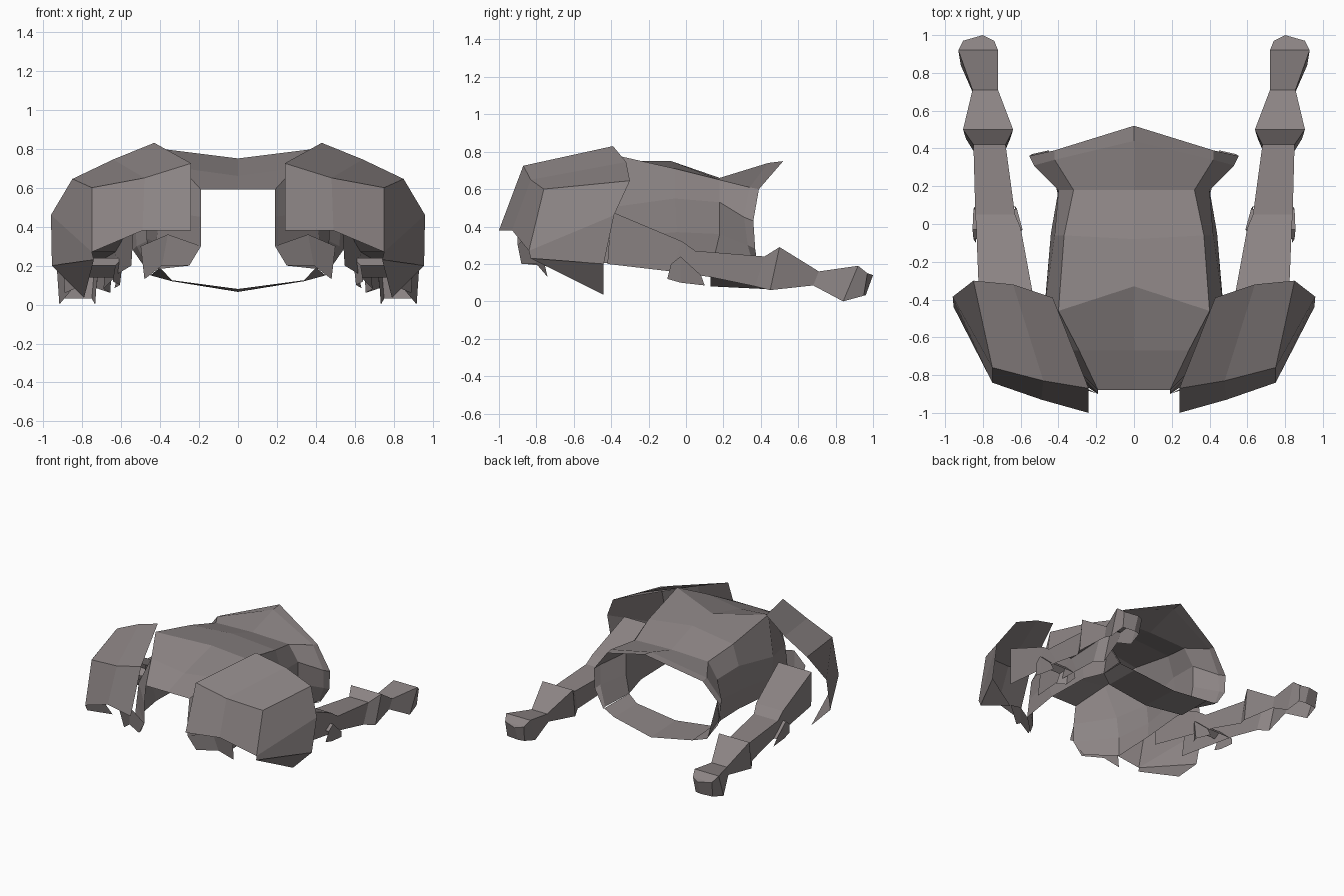
import bpy, bmesh

mat = bpy.data.materials.new("dull_plate")
mat.diffuse_color = (0.26, 0.23, 0.23, 1)


def finish(name, bm):
    bmesh.ops.remove_doubles(bm, verts=bm.verts, dist=0.002)
    bmesh.ops.recalc_face_normals(bm, faces=bm.faces)
    me = bpy.data.meshes.new(name)
    bm.to_mesh(me)
    bm.free()
    me.materials.append(mat)
    ob = bpy.data.objects.new(name, me)
    bpy.context.collection.objects.link(ob)
    m = ob.modifiers.new("mirror", "MIRROR")
    m.use_clip = True
    m.merge_threshold = 0.002
    return ob


def add_grid(bm, rows):
    vs = [[bm.verts.new(p) for p in r] for r in rows]
    for a, b in zip(vs, vs[1:]):
        for i in range(len(a) - 1):
            bm.faces.new((a[i], a[i + 1], b[i + 1], b[i]))
    return vs


def add_channel(bm, sections, inset=0.06):
    """Plate channel along y, open below; section: y_low, y_high, x0, x1, z0, z1."""
    return add_grid(bm, [[(x0 + inset * (x1 - x0), yl, z0), (x0, yh, z1),
                          (x1, yh, z1), (x1 - inset * (x1 - x0), yl, z0)]
                         for yl, yh, x0, x1, z0, z1 in sections])


# Torso shell: rings from neck to waist, centre line to lower side edge
bm = bmesh.new()
add_grid(bm, [
    [(0, -.88, .59), (.19, -.88, .59), (.19, -.9, .45), (.19, -.9, .3), (.25, -.86, .2)],
    [(0, -.67, .66), (.29, -.67, .70), (.40, -.67, .48), (.42, -.67, .32), (.43, -.68, .18)],
    [(0, -.33, .75), (.40, -.46, .80), (.47, -.42, .5), (.47, -.4, .34), (.45, -.38, .21)],
    [(0, -.08, .75), (.37, -.06, .71), (.42, -.06, .55), (.44, -.05, .37), (.43, -.05, .22)],
    [(0, .18, .66), (.32, .18, .65), (.40, .18, .53), (.40, .18, .36), (.40, .14, .19)],
    [(0, .44, .74), (.42, .34, .61), (.53, .31, .45), (.52, .33, .3), (.45, .37, .16)],
    [(0, .52, .75), (.42, .39, .60), (.555, .36, .43), (.54, .37, .28), (.45, .39, .15)],
])
finish("torso_shell", bm)

# Strap closing the waist underneath
bm = bmesh.new()
add_grid(bm, [
    [(.40, .14, .19), (.34, .13, .125), (0, .13, .08)],
    [(.45, .38, .15), (.34, .41, .12), (0, .44, .065)],
])
finish("waist_strap", bm)

# Pointed chest flap below the neck opening
bm = bmesh.new()
add_grid(bm, [
    [(.19, -.9, .3), (.36, -.84, .36), (.50, -.78, .30)],
    [(.25, -.88, .2), (.39, -.8, .2), (.48, -.74, .13)],
])
finish("chest_flap", bm)

# Shoulder pad: front face and top, then the outer hanging panel
bm = bmesh.new()
add_grid(bm, [
    [(.24, -1, .38), (.49, -.93, .38), (.75, -.84, .27)],
    [(.24, -.87, .725), (.48, -.83, .65), (.75, -.76, .60)],
    [(.43, -.39, .83), (.64, -.32, .745), (.85, -.30, .645)],
])
add_grid(bm, [
    [(.75, -.76, .60), (.75, -.84, .27), (.74, -.83, .23)],
    [(.85, -.30, .645), (.96, -.385, .46), (.955, -.44, .2)],
])
add_grid(bm, [
    [(.75, -.84, .27), (.74, -.83, .23)],
    [(.955, -.44, .2), (.79, -.44, .035)],
])
finish("shoulder_pad", bm)

# Arm plates with flared cuff, open underneath
bm = bmesh.new()
add_channel(bm, [
    (-.42, -.40, .53, .82, .20, .48),
    (-.08, -.02, .60, .835, .16, .32),
    (.13, .05, .63, .84, .13, .27),
    (.37, .42, .68, .85, .08, .24),
    (.45, .50, .64, .905, .06, .29),
    (.68, .71, .72, .855, .085, .16),
    (.84, .92, .72, .93, .0, .19),
])
# Hand end cap
add_grid(bm, [
    [(.733, .84, 0), (.72, .92, .19), (.93, .92, .19), (.917, .84, 0)],
    [(.75, .95, .03), (.74, .97, .15), (.905, .97, .15), (.90, .95, .03)],
    [(.80, .96, .03), (.80, 1.0, .14), (.80, 1.0, .14), (.80, .96, .03)],
])
finish("arm", bm)

# Elbow guard
bm = bmesh.new()
add_channel(bm, [
    (-.10, -.08, .63, .85, .12, .20),
    (-.03, -.03, .59, .855, .10, .24),
    (.10, .08, .62, .85, .085, .14),
])
finish("elbow_guard", bm)
